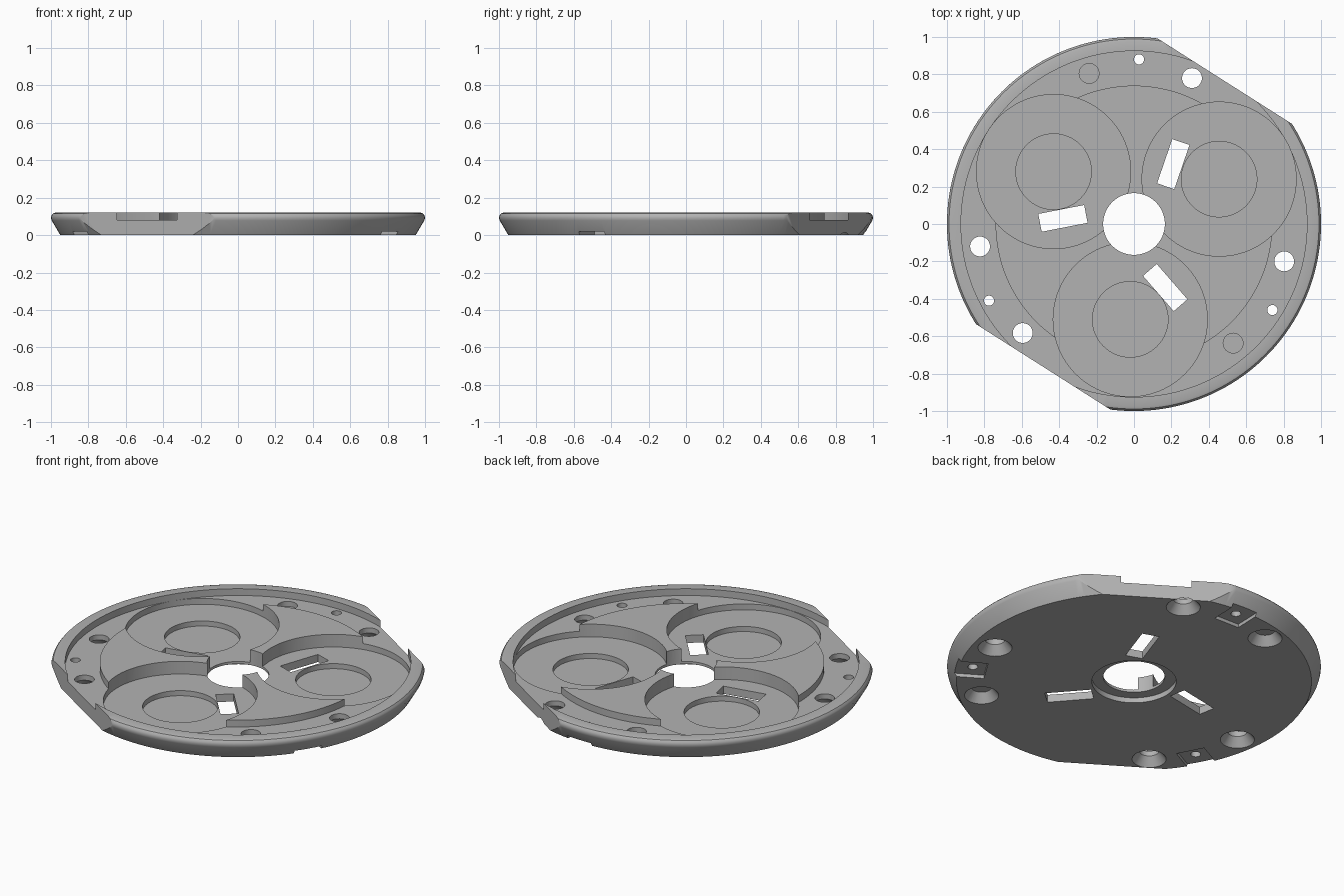
import bpy, bmesh, math
from mathutils import Matrix, Vector

if "Cube" in bpy.data.objects:
    bpy.data.objects.remove(bpy.data.objects["Cube"])

grey = bpy.data.materials.new("plain grey")
grey.diffuse_color = (0.45, 0.45, 0.45, 1)
grey.use_nodes = True
grey.node_tree.nodes["Principled BSDF"].inputs["Base Color"].default_value = grey.diffuse_color


def make_object(name, bm):
    bmesh.ops.recalc_face_normals(bm, faces=bm.faces)
    mesh = bpy.data.meshes.new(name)
    bm.to_mesh(mesh)
    bm.free()
    ob = bpy.data.objects.new(name, mesh)
    bpy.context.collection.objects.link(ob)
    mesh.materials.append(grey)
    return ob


def lathe(name, profile, segs):
    """Revolve a closed (r, z) profile; r = 0 points become poles."""
    bm = bmesh.new()
    rings = []
    for r, z in profile:
        if r == 0:
            rings.append([bm.verts.new((0, 0, z))] * segs)
        else:
            rings.append([bm.verts.new((r * math.cos(2 * math.pi * i / segs),
                                        r * math.sin(2 * math.pi * i / segs), z)) for i in range(segs)])
    for a, b in zip(rings, rings[1:] + rings[:1]):
        for i in range(segs):
            j = (i + 1) % segs
            vs = list(dict.fromkeys((a[i], a[j], b[j], b[i])))
            if len(vs) > 2:
                bm.faces.new(vs)
    return make_object(name, bm)


def cone(x, y, r1, r2, z1, z2, segs=64):
    bm = bmesh.new()
    bmesh.ops.create_cone(bm, cap_ends=True, segments=segs, radius1=r1, radius2=r2, depth=z2 - z1,
                          matrix=Matrix.Translation((x, y, (z1 + z2) / 2)))
    return make_object("cutter", bm)


def box(x, y, angle, length, width, z1, z2):
    bm = bmesh.new()
    bmesh.ops.create_cube(bm, size=1, matrix=Matrix.Translation((x, y, (z1 + z2) / 2))
                          @ Matrix.Rotation(angle, 4, 'Z') @ Matrix.Diagonal((length, width, z2 - z1, 1)))
    return make_object("cutter", bm)


# Disc with tapered side and rounded top edge
disc = lathe("base_plate", [(0, 0), (0.95, 0), (0.996, 0.078), (1, 0.093), (0.997, 0.106),
                            (0.989, 0.116), (0.976, 0.12), (0, 0.12)], 160)


def cut(cutter):
    mod = disc.modifiers.new("cut", 'BOOLEAN')
    mod.operation = 'DIFFERENCE'
    mod.solver = 'EXACT'
    mod.object = cutter
    bpy.context.view_layer.objects.active = disc
    bpy.ops.object.modifier_apply(modifier=mod.name)
    bpy.data.objects.remove(cutter)


# Ring channel between rim and raised island
cut(lathe("cutter", [(0.74, 0.08), (0.925, 0.08), (0.925, 0.2), (0.74, 0.2)], 128))

# Two opposite flats on the outer edge
flat = math.atan2(0.844, 0.537)
for a in (flat, flat + math.pi):
    cut(box(1.155 * math.cos(a), 1.155 * math.sin(a), a, 0.5, 2, -0.1, 0.3))

# Three round pockets, each with a deeper round well
for x, y in ((-0.43, 0.28), (0.455, 0.24), (-0.02, -0.51)):
    cut(cone(x, y, 0.412, 0.412, 0.045, 0.2, 96))
    cut(cone(x, y, 0.202, 0.202, 0.015, 0.2))

# Centre bore and shallow counterbore underneath
cut(cone(0, 0, 0.165, 0.165, -0.1, 0.3))
cut(cone(0, 0, 0.226, 0.226, -0.1, 0.03))

# Slots through the pocket floors
for x, y, a in ((-0.38, 0.03, 11), (0.21, 0.32, 71), (0.167, -0.34, -49)):
    cut(box(x, y, math.radians(a), 0.25, 0.097, -0.1, 0.3))

# Countersunk screw holes
for x, y in ((-0.24, 0.805), (0.31, 0.78), (0.803, -0.2), (0.53, -0.637), (-0.595, -0.583), (-0.823, -0.12)):
    cut(cone(x, y, 0.053, 0.053, -0.1, 0.2, 40))
    cut(cone(x, y, 0.107, 0.053, -0.02, 0.05, 40))

# Small pin holes, each in a rectangular notch open to the lower edge
for x, y in ((0.027, 0.88), (0.74, -0.46), (-0.775, -0.41)):
    d = Vector((x, y)).normalized() * 0.95
    cut(box(d.x, d.y, math.atan2(y, x), 0.3, 0.16, -0.1, 0.02))
    cut(cone(x, y, 0.027, 0.027, -0.1, 0.2, 32))

# Smooth round walls, crisp edges
bpy.ops.object.select_all(action='DESELECT')
disc.select_set(True)
bpy.context.view_layer.objects.active = disc
bpy.ops.object.shade_smooth_by_angle(angle=math.radians(30))
